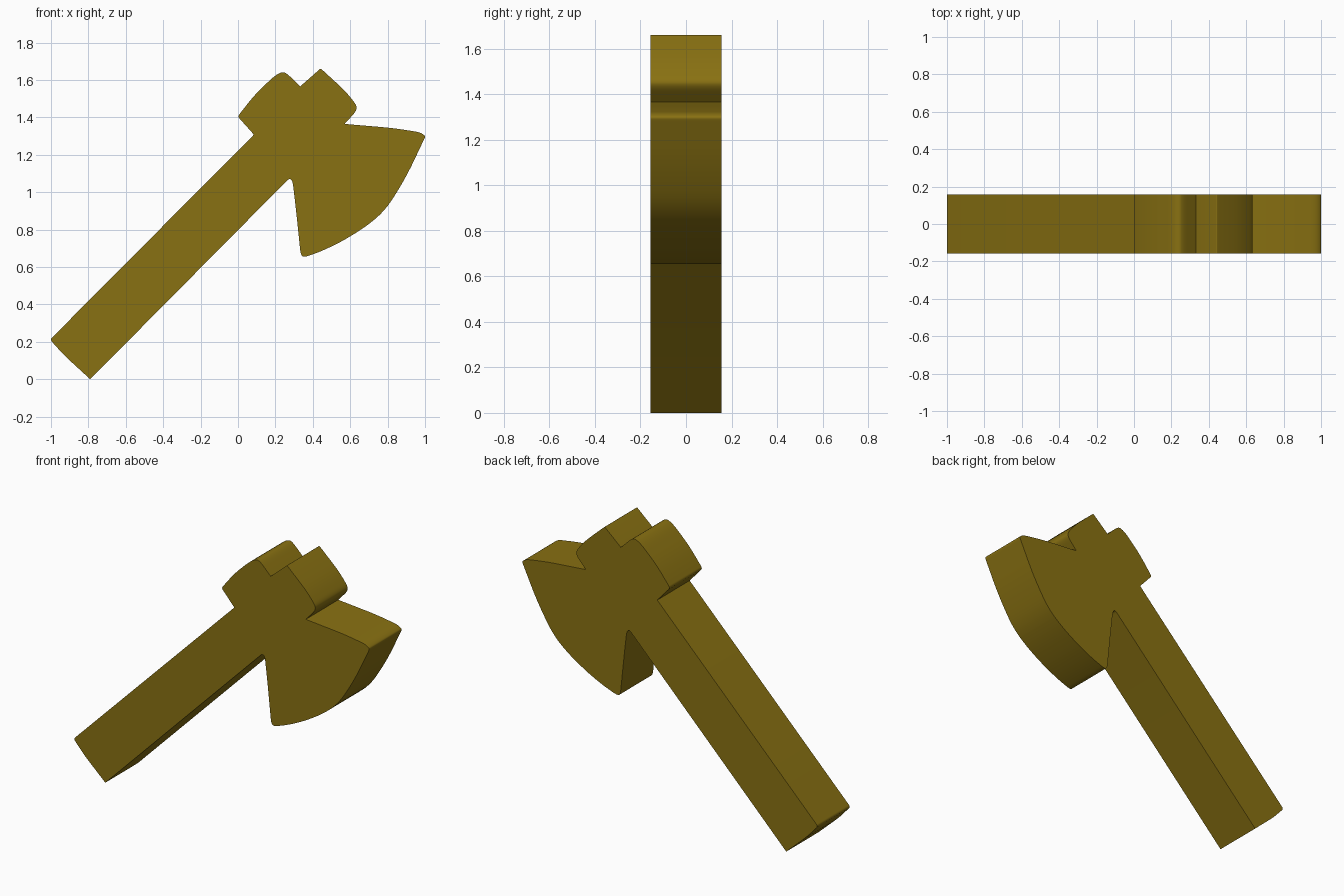
import bpy, bmesh
from mathutils import Vector

if "Cube" in bpy.data.objects:
    bpy.data.objects.remove(bpy.data.objects["Cube"])

HALF = 0.157  # half thickness of the slab

# Outline sections (x, z, rounding length), counter-clockwise seen from the front
handle_end = [(-1.005, 0.212, 0.015), (-0.93, 0.128, 0.04), (-0.79, 0.0, 0)]
blade = [(0.275, 1.075, 0.02), (0.292, 1.06, 0.03), (0.312, 0.89, 0.08),
         (0.335, 0.665, 0.03), (0.352, 0.651, 0.03), (0.44, 0.682, 0.05),
         (0.545, 0.731, 0.06), (0.68, 0.812, 0.08), (0.79, 0.905, 0.08),
         (0.90, 1.082, 0.1), (0.985, 1.262, 0.05), (1.003, 1.30, 0.012),
         (0.975, 1.32, 0.03), (0.83, 1.343, 0.07), (0.57, 1.365, 0)]
poll = [(0.632, 1.433, 0.03), (0.636, 1.463, 0.03), (0.575, 1.54, 0.05),
        (0.442, 1.662, 0.006), (0.332, 1.565, 0), (0.265, 1.632, 0.03),
        (0.238, 1.645, 0.03), (0.195, 1.622, 0.04), (0.09, 1.522, 0.06),
        (-0.002, 1.405, 0.015), (0.085, 1.308, 0)]


def rounded(points, steps=5):
    """Replace each corner by a short quadratic arc."""
    out, n = [], len(points)
    for i, (x, z, r) in enumerate(points):
        p = Vector((x, z))
        if r == 0:
            out.append(p)
            continue
        a, b = Vector(points[i - 1][:2]), Vector(points[(i + 1) % n][:2])
        s = p + (a - p).normalized() * min(r, (a - p).length * 0.48)
        e = p + (b - p).normalized() * min(r, (b - p).length * 0.48)
        for k in range(steps + 1):
            t = k / steps
            out.append(s * (1 - t) ** 2 + p * 2 * t * (1 - t) + e * t * t)
    return out


# Extrude the outline into the axe slab
bm = bmesh.new()
face = bm.faces.new([bm.verts.new((p.x, -HALF, p.y))
                     for p in rounded(handle_end + blade + poll)])
ext = bmesh.ops.extrude_face_region(bm, geom=[face], use_keep_orig=True)
moved = [g for g in ext["geom"] if isinstance(g, bmesh.types.BMVert)]
bmesh.ops.translate(bm, vec=(0, 2 * HALF, 0), verts=moved)
bmesh.ops.recalc_face_normals(bm, faces=bm.faces)
mesh = bpy.data.meshes.new("axe")
bm.to_mesh(mesh)
bm.free()
axe = bpy.data.objects.new("axe", mesh)
bpy.context.collection.objects.link(axe)

# Olive brown material
mat = bpy.data.materials.new("olive_brown")
mat.diffuse_color = (0.25, 0.165, 0.006, 1)
mat.use_nodes = True
mat.node_tree.nodes["Principled BSDF"].inputs["Base Color"].default_value = mat.diffuse_color
mesh.materials.append(mat)

# Smooth sides, sharp rim
bpy.context.view_layer.objects.active = axe
axe.select_set(True)
bpy.ops.object.shade_smooth_by_angle(angle=0.52)
